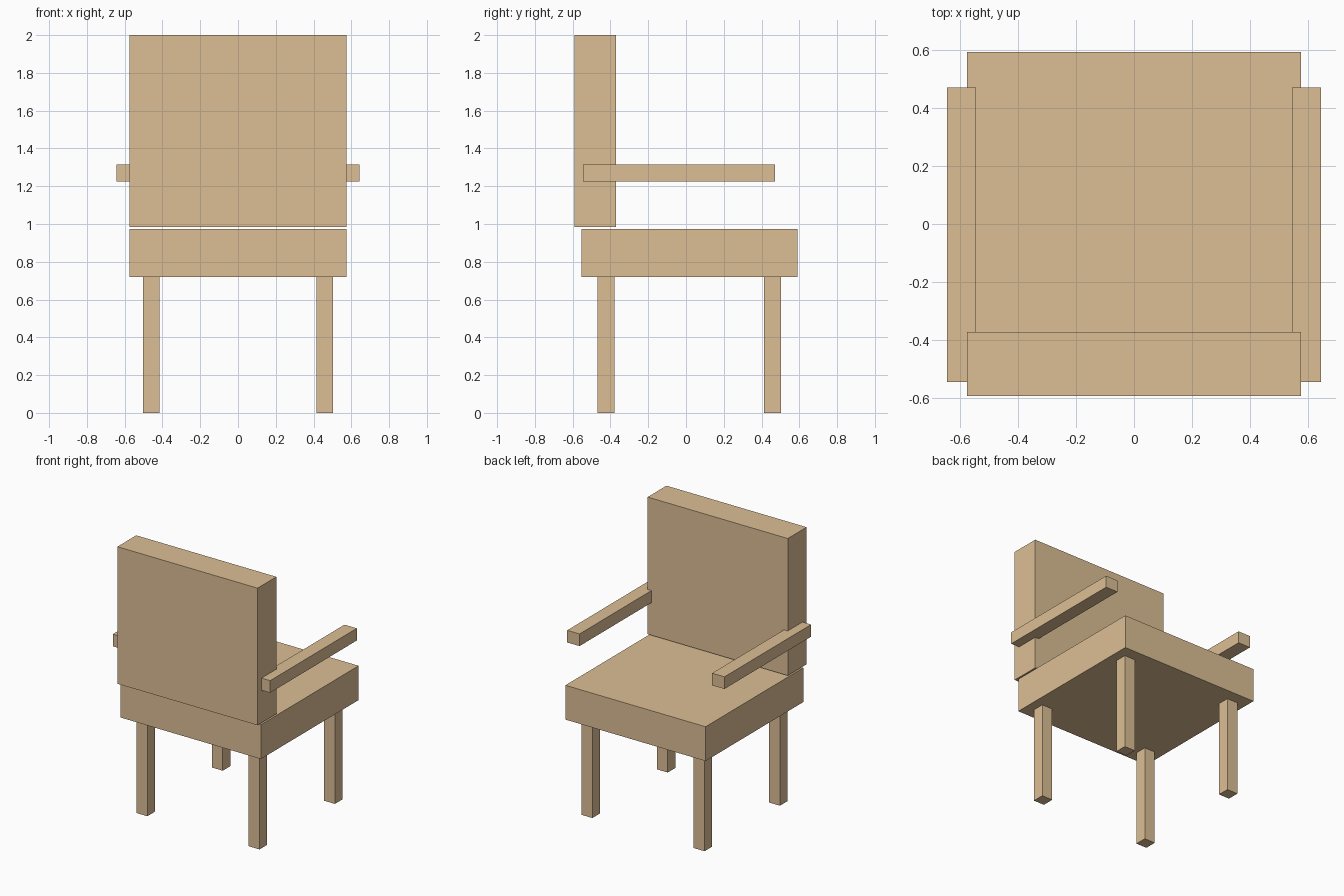
import bpy
import bmesh
from mathutils import Vector

if "Cube" in bpy.data.objects:
    bpy.data.objects.remove(bpy.data.objects["Cube"])

wood = bpy.data.materials.new("wood")
wood.diffuse_color = (0.72, 0.52, 0.30, 1)
wood.use_nodes = True
wood.node_tree.nodes["Principled BSDF"].inputs["Base Color"].default_value = wood.diffuse_color


def box(name, x, y, z):
    """Axis-aligned box from (min, max) ranges."""
    bm = bmesh.new()
    bmesh.ops.create_cube(bm, size=1)
    bmesh.ops.scale(bm, verts=bm.verts, vec=Vector([r[1] - r[0] for r in (x, y, z)]))
    mesh = bpy.data.meshes.new(name)
    bm.to_mesh(mesh)
    bm.free()
    mesh.materials.append(wood)
    obj = bpy.data.objects.new(name, mesh)
    obj.location = [(r[0] + r[1]) / 2 for r in (x, y, z)]
    bpy.context.collection.objects.link(obj)
    return obj


# Seat cushion and upright back, with a thin gap between them
box("seat", (-0.574, 0.574), (-0.552, 0.591), (0.72, 0.974))
box("backrest", (-0.574, 0.574), (-0.591, -0.371), (0.985, 2.0))

for side, s in (("left", -1), ("right", 1)):
    # Armrest, overlapping the side of the back
    box(side + "_armrest", sorted((s * 0.543, s * 0.644)), (-0.544, 0.470), (1.226, 1.316))
    # Two legs on this side
    for end, y in (("front", (-0.468, -0.379)), ("back", (0.414, 0.503))):
        box(f"{end}_{side}_leg", sorted((s * 0.415, s * 0.504)), y, (0, 0.72))
